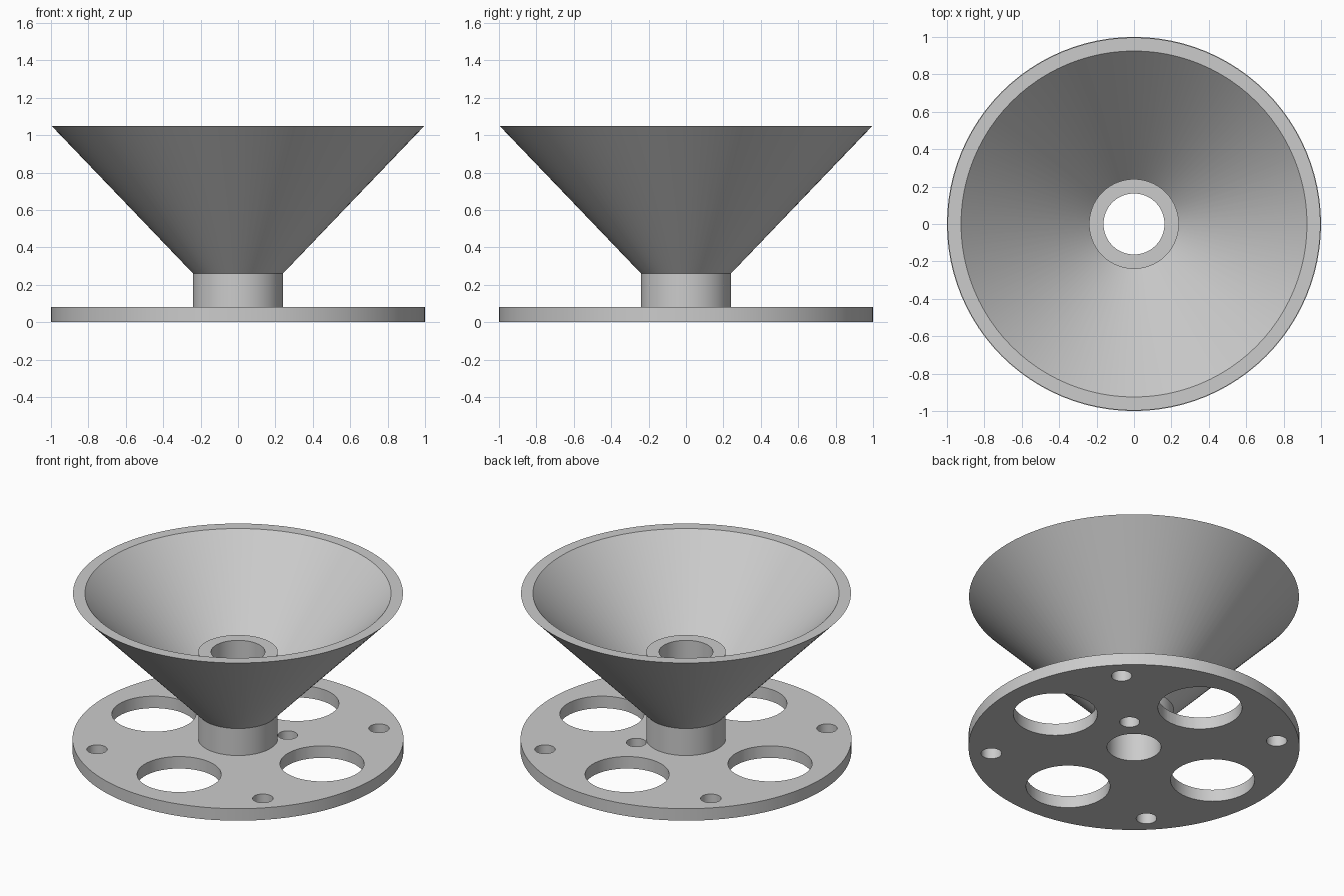
import bpy
import bmesh
from math import cos, sin, radians, pi

SIDES = 96

default = bpy.data.objects.get("Cube")
if default:
    bpy.data.objects.remove(default, do_unlink=True)

grey = bpy.data.materials.new("plain grey")
grey.use_nodes = True
colour = (0.6, 0.6, 0.6, 1)
grey.diffuse_color = colour
grey.node_tree.nodes["Principled BSDF"].inputs["Base Color"].default_value = colour


def lathe(name, profile):
    """Spin a closed (radius, height) profile around the z axis."""
    bm = bmesh.new()
    rings = [[bm.verts.new((r * cos(2 * pi * i / SIDES), r * sin(2 * pi * i / SIDES), z))
              for r, z in profile] for i in range(SIDES)]
    n = len(profile)
    for i in range(SIDES):
        a, b = rings[i], rings[(i + 1) % SIDES]
        for j in range(n):
            k = (j + 1) % n
            bm.faces.new((a[j], b[j], b[k], a[k]))
    bmesh.ops.recalc_face_normals(bm, faces=bm.faces)
    mesh = bpy.data.meshes.new(name)
    bm.to_mesh(mesh)
    bm.free()
    mesh.materials.append(grey)
    obj = bpy.data.objects.new(name, mesh)
    bpy.context.collection.objects.link(obj)
    return obj


def activate(obj):
    bpy.ops.object.select_all(action='DESELECT')
    obj.select_set(True)
    bpy.context.view_layer.objects.active = obj


def drill(target, radius, distance, angle):
    """Cut a vertical round hole through the target."""
    a = radians(angle)
    bpy.ops.mesh.primitive_cylinder_add(
        vertices=64, radius=radius, depth=0.4,
        location=(distance * cos(a), distance * sin(a), 0.04))
    cutter = bpy.context.object
    cutter.hide_render = True
    cutter.data.materials.append(grey)
    activate(target)
    mod = target.modifiers.new("hole", 'BOOLEAN')
    mod.operation = 'DIFFERENCE'
    mod.solver = 'EXACT'
    mod.object = cutter
    bpy.ops.object.modifier_apply(modifier=mod.name)
    bpy.data.objects.remove(cutter, do_unlink=True)


BORE, HUB, PLATE_TOP, RIM = 0.163, 0.24, 0.08, 1.05

# Base plate with its centre bore
plate = lathe("base_plate", [(BORE, 0), (1, 0), (1, PLATE_TOP), (BORE, PLATE_TOP)])

# Large holes on the axes, small holes on the diagonals, one beside the hub
for quarter in range(4):
    drill(plate, 0.254, 0.62, 90 * quarter)
    drill(plate, 0.062, 0.865, 90 * quarter + 45)
drill(plate, 0.06, 0.305, 45)

# Hub tube rising from the plate into the cone
hub = lathe("hub_tube", [(BORE, PLATE_TOP), (HUB, PLATE_TOP), (HUB, 0.66), (BORE, 0.66)])

# Flared cone shell around the hub
cone = lathe("flared_cone", [(HUB, 0.26), (0.997, RIM), (0.925, RIM), (HUB, 0.34)])

for part in (plate, hub, cone):
    activate(part)
    bpy.ops.object.shade_smooth_by_angle(angle=radians(30))
